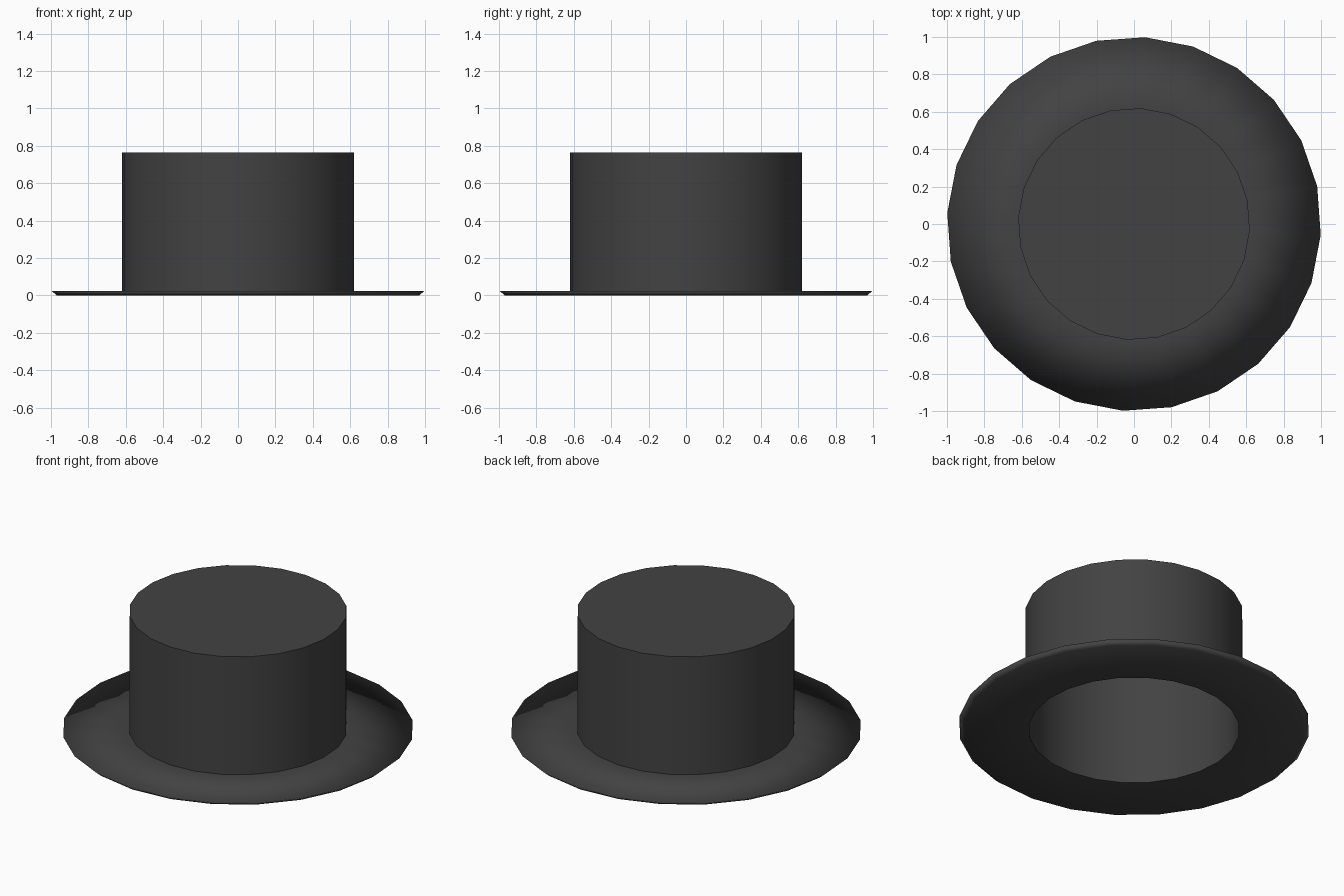
import bpy, math

SIDES = 24
TURN = math.radians(-3.4)

cube = bpy.data.objects.get("Cube")
if cube:
    bpy.data.objects.remove(cube, do_unlink=True)

# Charcoal felt
felt = bpy.data.materials.new("charcoal felt")
felt.use_nodes = True
colour = (0.055, 0.055, 0.055, 1)
felt.diffuse_color = colour
bsdf = felt.node_tree.nodes["Principled BSDF"]
bsdf.inputs["Base Color"].default_value = colour
bsdf.inputs["Roughness"].default_value = 0.8


def lathe(name, profile, caps=()):
    """Turn a (radius, height) profile; caps are (ring, flipped) pairs."""
    verts, faces = [], []
    for r, z in profile:
        for k in range(SIDES):
            a = TURN + math.tau * k / SIDES
            verts.append((r * math.cos(a), r * math.sin(a), z))
    for i in range(len(profile) - 1):
        for k in range(SIDES):
            n = (k + 1) % SIDES
            lo, hi = i * SIDES, (i + 1) * SIDES
            faces.append((lo + k, lo + n, hi + n, hi + k))
    for ring, flipped in caps:
        loop = list(range(ring * SIDES, (ring + 1) * SIDES))
        faces.append(loop[::-1] if flipped else loop)
    mesh = bpy.data.meshes.new(name)
    mesh.from_pydata(verts, [], faces)
    mesh.materials.append(felt)
    obj = bpy.data.objects.new(name, mesh)
    bpy.context.collection.objects.link(obj)
    bpy.ops.object.select_all(action="DESELECT")
    obj.select_set(True)
    bpy.context.view_layer.objects.active = obj
    return obj


# Crown: outer wall with a flat top, and the lining inside it
lathe("crown", [(0.62, 0.025), (0.62, 0.765)], caps=[(1, False)])
bpy.ops.object.shade_smooth_by_angle(angle=math.radians(40))
lathe("crown_lining", [(0.6, 0.745), (0.6, 0)], caps=[(0, True)])
bpy.ops.object.shade_smooth_by_angle(angle=math.radians(40))

# Brim: flat ring with a bevelled, softly shaded rim
lathe("brim", [(0.6, 0), (0.97, 0), (1.0, 0.025), (0.62, 0.025)])
bpy.ops.object.shade_smooth()
